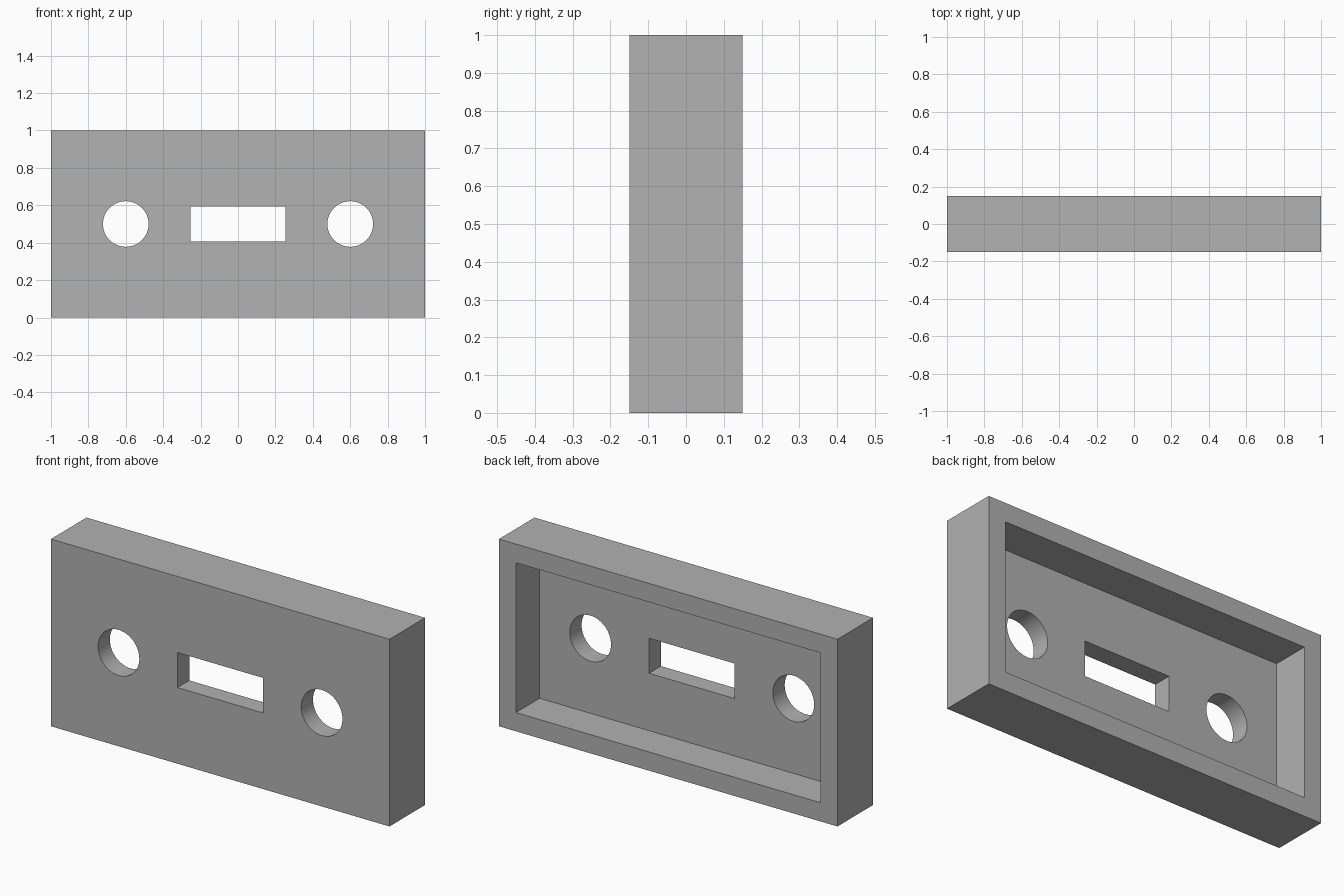
import bpy
import math

if "Cube" in bpy.data.objects:
    bpy.data.objects.remove(bpy.data.objects["Cube"], do_unlink=True)

WIDTH, DEPTH, HEIGHT = 2.0, 0.3, 1.0
RIM = 0.1      # wall thickness around the back recess
PLATE = 0.1    # front plate thickness
MID = HEIGHT / 2

grey = bpy.data.materials.new("plain_grey")
grey.use_nodes = True
colour = (0.445, 0.445, 0.445, 1)
grey.diffuse_color = colour
grey.node_tree.nodes["Principled BSDF"].inputs["Base Color"].default_value = colour


def box(name, size, location):
    bpy.ops.mesh.primitive_cube_add(size=1, location=location)
    obj = bpy.context.object
    obj.name = name
    obj.scale = size
    bpy.ops.object.transform_apply(location=False, rotation=False, scale=True)
    obj.data.materials.append(grey)
    return obj


def round_cutter(name, radius, x):
    bpy.ops.mesh.primitive_cylinder_add(vertices=64, radius=radius, depth=1,
                                        location=(x, 0, MID),
                                        rotation=(math.pi / 2, 0, 0))
    obj = bpy.context.object
    obj.name = name
    obj.data.materials.append(grey)
    return obj


def cut(body, cutter):
    cutter.hide_render = True
    mod = body.modifiers.new(cutter.name, "BOOLEAN")
    mod.operation = "DIFFERENCE"
    mod.solver = "EXACT"
    mod.object = cutter
    bpy.ops.object.select_all(action="DESELECT")
    body.select_set(True)
    bpy.context.view_layer.objects.active = body
    bpy.ops.object.modifier_apply(modifier=mod.name)
    bpy.data.objects.remove(cutter, do_unlink=True)


# Rectangular housing
housing = box("face_plate_housing", (WIDTH, DEPTH, HEIGHT), (0, 0, MID))

# Recess open to the back, leaving the front plate and a rim
floor_y = -DEPTH / 2 + PLATE
cut(housing, box("back_recess", (WIDTH - 2 * RIM, 1, HEIGHT - 2 * RIM),
                 (0, floor_y + 0.5, MID)))

# Central slot through the plate
cut(housing, box("centre_slot", (0.506, 1, 0.187), (0, 0, MID)))

# Round hole on each side
for side, x in (("left", 0.6), ("right", -0.6)):
    cut(housing, round_cutter(side + "_hole", 0.122, x))

# Smooth hole walls, crisp corners
bpy.ops.object.shade_smooth_by_angle(angle=math.radians(30))
